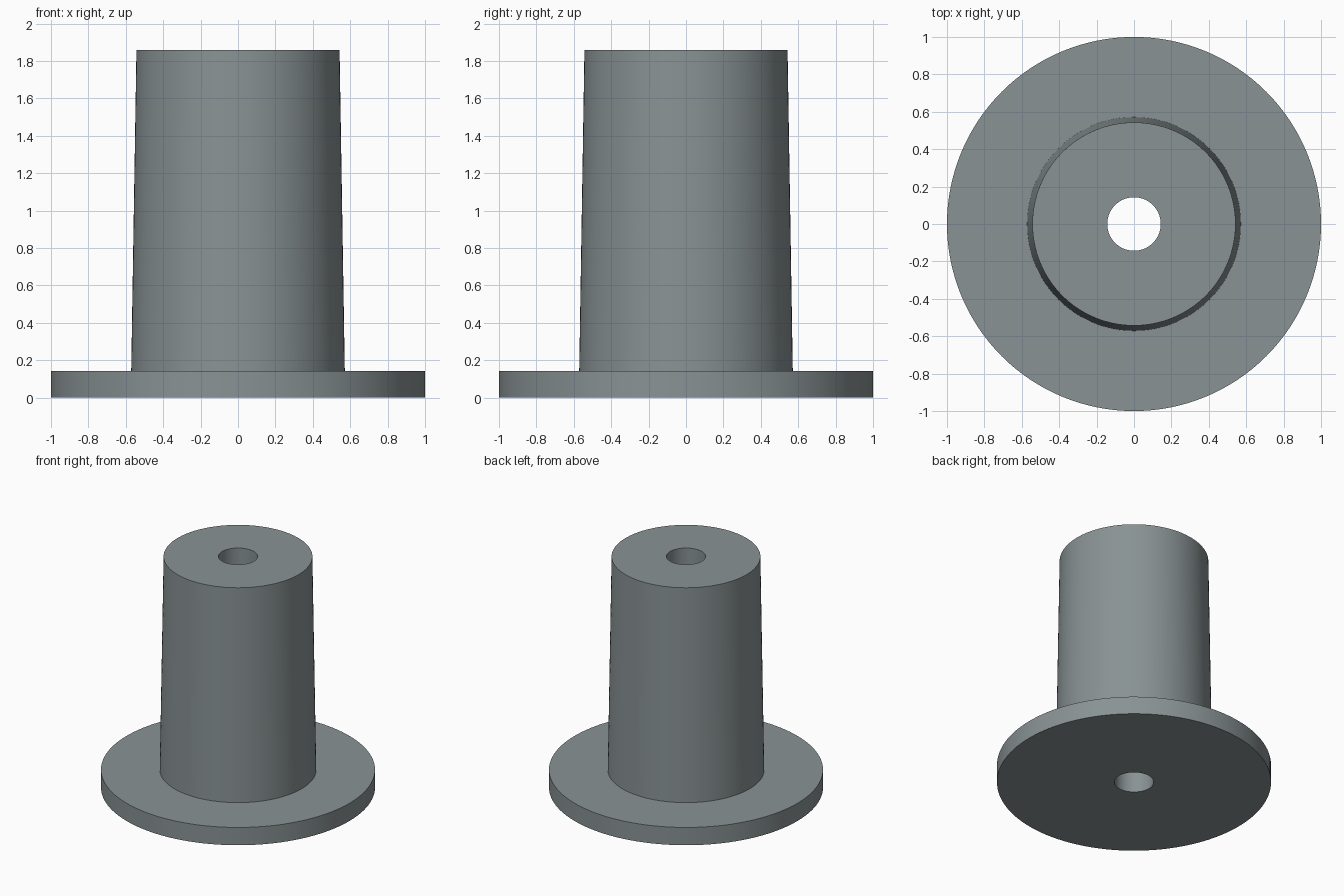
import bpy, bmesh, math

if "Cube" in bpy.data.objects:
    bpy.data.objects.remove(bpy.data.objects["Cube"])

SEGMENTS = 128

# Closed (radius, z) cross-section of the bushing wall
PROFILE = [
    (0.143, 0.0),     # bore, bottom
    (1.0, 0.0),       # flange, bottom edge
    (1.0, 0.143),     # flange, top edge
    (0.571, 0.143),   # barrel foot
    (0.543, 1.86),    # barrel top, slightly tapered
    (0.143, 1.86),    # bore, top
]

grey = bpy.data.materials.new("slate_grey")
grey.diffuse_color = (0.25, 0.29, 0.295, 1.0)
grey.use_nodes = True
grey.node_tree.nodes["Principled BSDF"].inputs["Base Color"].default_value = grey.diffuse_color

# Revolve the cross-section around z
bm = bmesh.new()
rings = []
for i in range(SEGMENTS):
    a = 2 * math.pi * i / SEGMENTS
    rings.append([bm.verts.new((r * math.cos(a), r * math.sin(a), z)) for r, z in PROFILE])
n = len(PROFILE)
for i in range(SEGMENTS):
    here, there = rings[i], rings[(i + 1) % SEGMENTS]
    for j in range(n):
        k = (j + 1) % n
        bm.faces.new((here[j], there[j], there[k], here[k]))
bmesh.ops.recalc_face_normals(bm, faces=bm.faces)

mesh = bpy.data.meshes.new("flanged_bushing")
bm.to_mesh(mesh)
bm.free()
mesh.materials.append(grey)
bushing = bpy.data.objects.new("flanged_bushing", mesh)
bpy.context.collection.objects.link(bushing)

# Smooth round walls, crisp rims
bpy.context.view_layer.objects.active = bushing
bushing.select_set(True)
bpy.ops.object.shade_smooth_by_angle(angle=math.radians(30))
